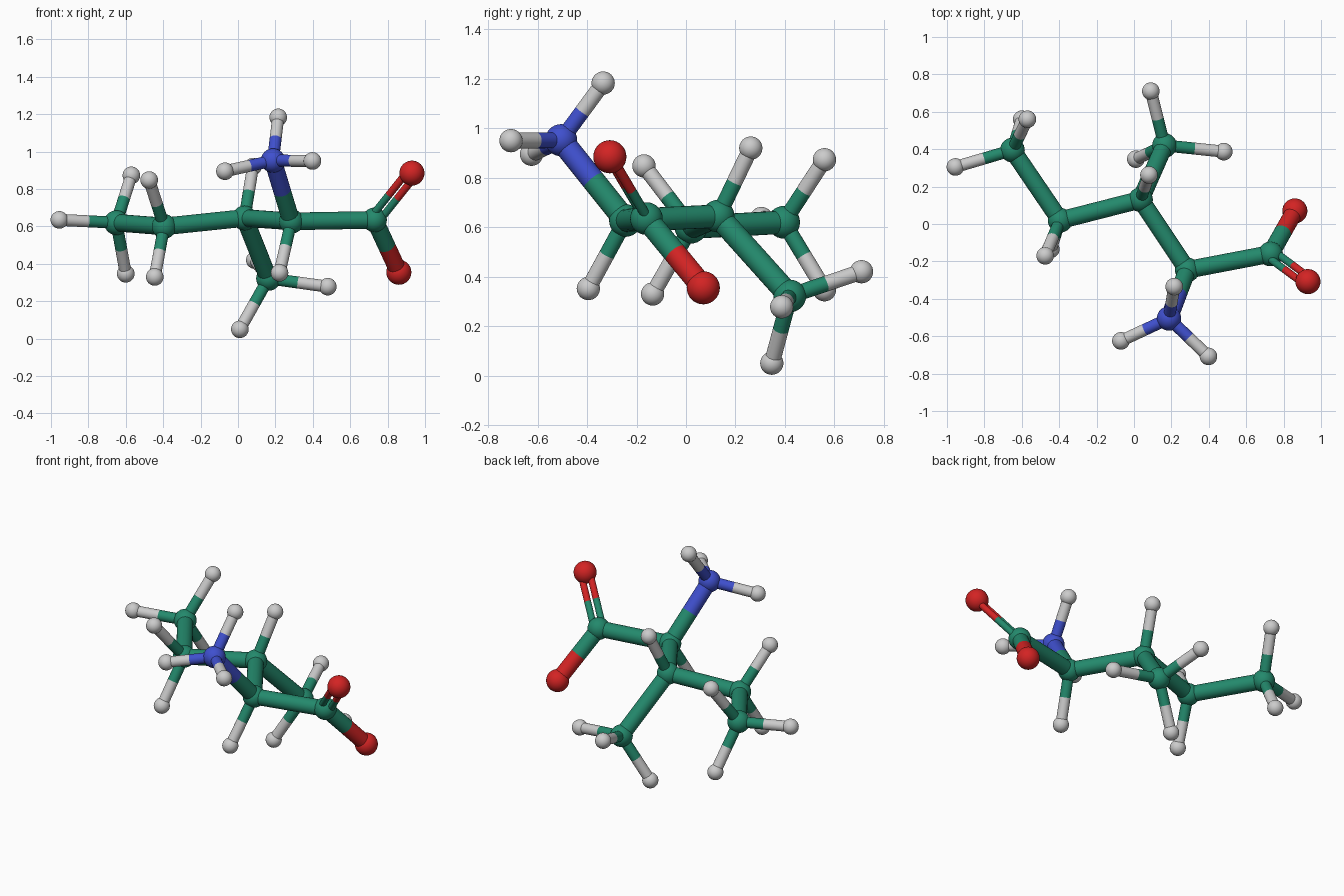
import bpy
import bmesh
from mathutils import Matrix, Vector

if "Cube" in bpy.data.objects:
    bpy.data.objects.remove(bpy.data.objects["Cube"], do_unlink=True)


def make_material(name, colour):
    mat = bpy.data.materials.new(name)
    mat.use_nodes = True
    mat.diffuse_color = (*colour, 1)
    mat.node_tree.nodes["Principled BSDF"].inputs["Base Color"].default_value = (*colour, 1)
    return mat


MATERIALS = {
    "carbon": make_material("green", (0.017, 0.25, 0.15)),
    "nitrogen": make_material("blue", (0.05, 0.08, 0.62)),
    "oxygen": make_material("red", (0.65, 0.017, 0.017)),
    "hydrogen": make_material("light grey", (0.6, 0.6, 0.6)),
}
BALL_RADIUS = {"carbon": 0.066, "nitrogen": 0.065, "oxygen": 0.067, "hydrogen": 0.047}
THICK, THIN, DOUBLE = 0.047, 0.032, 0.02


def finish(bm, name, kind):
    mesh = bpy.data.meshes.new(name)
    bm.to_mesh(mesh)
    bm.free()
    mesh.materials.append(MATERIALS[kind])
    obj = bpy.data.objects.new(name, mesh)
    bpy.context.collection.objects.link(obj)
    mesh.shade_smooth()


def ball(name, kind, centre):
    bm = bmesh.new()
    bmesh.ops.create_uvsphere(bm, u_segments=32, v_segments=16, radius=BALL_RADIUS[kind],
                              matrix=Matrix.Translation(centre))
    finish(bm, name, kind)


def rod(name, kind, start, end, radius):
    axis = end - start
    turn = axis.to_track_quat("Z", "Y").to_matrix().to_4x4()
    bm = bmesh.new()
    bmesh.ops.create_cone(bm, cap_ends=False, segments=24, radius1=radius, radius2=radius,
                          depth=axis.length, matrix=Matrix.Translation((start + end) / 2) @ turn)
    finish(bm, name, kind)


# Heavy atoms of the skeleton
ATOMS = {
    "end_carbon": ("carbon", (-0.65, 0.395, 0.62)),
    "chain_carbon": ("carbon", (-0.395, 0.02, 0.6)),
    "branch_carbon": ("carbon", (0.035, 0.13, 0.645)),
    "side_carbon": ("carbon", (0.163, 0.42, 0.322)),
    "central_carbon": ("carbon", (0.285, -0.245, 0.627)),
    "acid_carbon": ("carbon", (0.73, -0.16, 0.635)),
    "amine_nitrogen": ("nitrogen", (0.187, -0.505, 0.952)),
    "upper_oxygen": ("oxygen", (0.93, -0.308, 0.885)),
    "lower_oxygen": ("oxygen", (0.86, 0.07, 0.355)),
}

# Hydrogen positions grouped by the atom that carries them
HYDROGENS = {
    "end_carbon": [(-0.57, 0.56, 0.873), (-0.955, 0.305, 0.635), (-0.6, 0.56, 0.347)],
    "chain_carbon": [(-0.475, -0.17, 0.848), (-0.445, -0.135, 0.33)],
    "branch_carbon": [(0.08, 0.262, 0.92)],
    "side_carbon": [(0.01, 0.347, 0.05), (0.48, 0.387, 0.278), (0.09, 0.71, 0.42)],
    "central_carbon": [(0.222, -0.395, 0.352)],
    "amine_nitrogen": [(0.215, -0.335, 1.183), (-0.07, -0.625, 0.895), (0.398, -0.708, 0.95)],
}

BONDS = [
    ("end_carbon", "chain_carbon"), ("chain_carbon", "branch_carbon"),
    ("branch_carbon", "side_carbon"), ("branch_carbon", "central_carbon"),
    ("central_carbon", "acid_carbon"), ("central_carbon", "amine_nitrogen"),
    ("acid_carbon", "lower_oxygen"),
]

kinds = {name: kind for name, (kind, pos) in ATOMS.items()}
places = {name: Vector(pos) for name, (kind, pos) in ATOMS.items()}
links = [(a, b, THICK, Vector()) for a, b in BONDS]

for parent, spots in HYDROGENS.items():
    for i, spot in enumerate(spots, 1):
        name = f"{parent}_hydrogen_{i}"
        kinds[name], places[name] = "hydrogen", Vector(spot)
        links.append((parent, name, THIN, Vector()))

# Double bond: two thin rods side by side in the plane of the acid group
up = (places["upper_oxygen"] - places["acid_carbon"]).normalized()
down = places["lower_oxygen"] - places["acid_carbon"]
across = up.cross(down).cross(up).normalized() * 0.027
for shift in (across, -across):
    links.append(("acid_carbon", "upper_oxygen", DOUBLE, shift))

for name, kind in kinds.items():
    ball(name, kind, places[name])

# Each bond is two half rods coloured like the atom they touch
for a, b, radius, shift in links:
    middle = (places[a] + places[b]) / 2 + shift
    for near, far in ((a, b), (b, a)):
        rod(f"bond_{near}_to_{far}", kinds[near], places[near] + shift, middle, radius)
